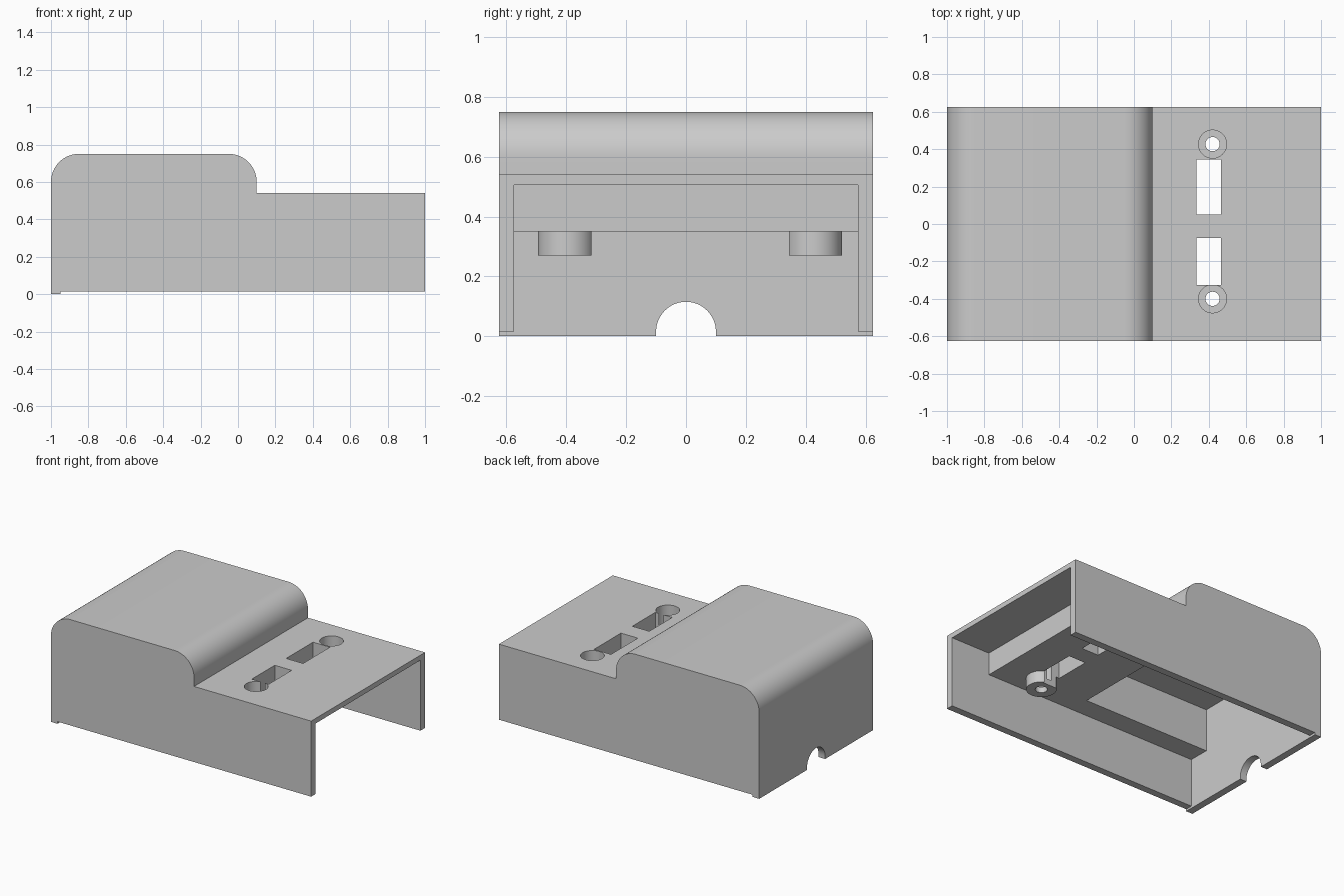
import bpy, bmesh, math
from mathutils import Vector

default = bpy.data.objects.get("Cube")
if default:
    bpy.data.objects.remove(default, do_unlink=True)

grey = bpy.data.materials.new("light grey plastic")
grey.use_nodes = True
grey.diffuse_color = (0.6, 0.6, 0.6, 1)
grey.node_tree.nodes["Principled BSDF"].inputs["Base Color"].default_value = grey.diffuse_color


def arc(cx, cy, r, start, end, steps):
    """Points of a circular arc, angles in degrees."""
    angles = [math.radians(start + (end - start) * i / steps) for i in range(steps + 1)]
    return [(cx + r * math.cos(a), cy + r * math.sin(a)) for a in angles]


def prism(name, outline, axis, low, high):
    """Extrude a flat outline along one axis from low to high."""
    place = {"x": lambda a, b, d: (d, a, b),
             "y": lambda a, b, d: (a, d, b),
             "z": lambda a, b, d: (a, b, d)}[axis]
    bm = bmesh.new()
    face = bm.faces.new([bm.verts.new(place(a, b, low)) for a, b in outline])
    new = bmesh.ops.extrude_face_region(bm, geom=[face])["geom"]
    verts = [v for v in new if isinstance(v, bmesh.types.BMVert)]
    bmesh.ops.translate(bm, verts=verts, vec=Vector(place(0, 0, high - low)))
    bmesh.ops.recalc_face_normals(bm, faces=bm.faces)
    mesh = bpy.data.meshes.new(name)
    bm.to_mesh(mesh)
    bm.free()
    mesh.materials.append(grey)
    obj = bpy.data.objects.new(name, mesh)
    bpy.context.collection.objects.link(obj)
    return obj


def box(name, x0, x1, y0, y1, z0, z1):
    return prism(name, [(x0, y0), (x1, y0), (x1, y1), (x0, y1)], "z", z0, z1)


def cylinder(name, x, y, r, z0, z1):
    return prism(name, arc(x, y, r, 0, 360, 48)[:-1], "z", z0, z1)


def combine(target, tool, operation):
    mod = target.modifiers.new(operation.lower(), "BOOLEAN")
    mod.operation, mod.solver, mod.object = operation, "EXACT", tool
    bpy.context.view_layer.objects.active = target
    bpy.ops.object.modifier_apply(modifier=mod.name)
    bpy.data.objects.remove(tool, do_unlink=True)


# Outer shell: rounded hump, lower deck and a thin lip under the end wall
half_width, wall = 0.625, 0.05
inner = half_width - wall
outline = [(-1, 0), (-0.95, 0), (-0.95, 0.015), (1, 0.015), (1, 0.54), (0.1, 0.54)]
outline += arc(-0.05, 0.6, 0.15, 0, 90, 16) + arc(-0.85, 0.6, 0.15, 90, 180, 16)
cover = prism("cover", outline, "y", -half_width, half_width)

# Stepped cavity, open below and at the deck end
cavity = [(-0.95, -0.1), (1.1, -0.1), (1.1, 0.505), (0.7, 0.505), (0.7, 0.35), (-0.95, 0.35)]
combine(cover, prism("cavity", cavity, "y", -inner, inner), "DIFFERENCE")

# Pocket inside the hump
combine(cover, box("pocket", -0.95, 0.025, -0.43, 0.43, 0.2, 0.645), "DIFFERENCE")

# Cable arch in the end wall
arch = [(0.1, -0.1)] + arc(0, 0.015, 0.1, 0, 180, 24) + [(-0.1, -0.1)]
combine(cover, prism("cable_arch", arch, "x", -1.1, -0.9), "DIFFERENCE")

# Screw bosses with counterbored holes
screw_x = 0.42
for y in (0.427, -0.4):
    combine(cover, cylinder("boss", screw_x, y, 0.095, 0.27, 0.4), "UNION")
    combine(cover, cylinder("counterbore", screw_x, y, 0.075, 0.31, 0.6), "DIFFERENCE")
    combine(cover, cylinder("screw_hole", screw_x, y, 0.038, 0.2, 0.4), "DIFFERENCE")

# Rectangular slots through the deck
for y0, y1 in ((0.05, 0.345), (-0.327, -0.075)):
    combine(cover, box("slot", 0.335, 0.465, y0, y1, 0.2, 0.6), "DIFFERENCE")

# Smooth the rounded parts, keep corners crisp
bpy.ops.object.select_all(action="DESELECT")
cover.select_set(True)
bpy.context.view_layer.objects.active = cover
bpy.ops.object.shade_smooth_by_angle(angle=math.radians(30))
